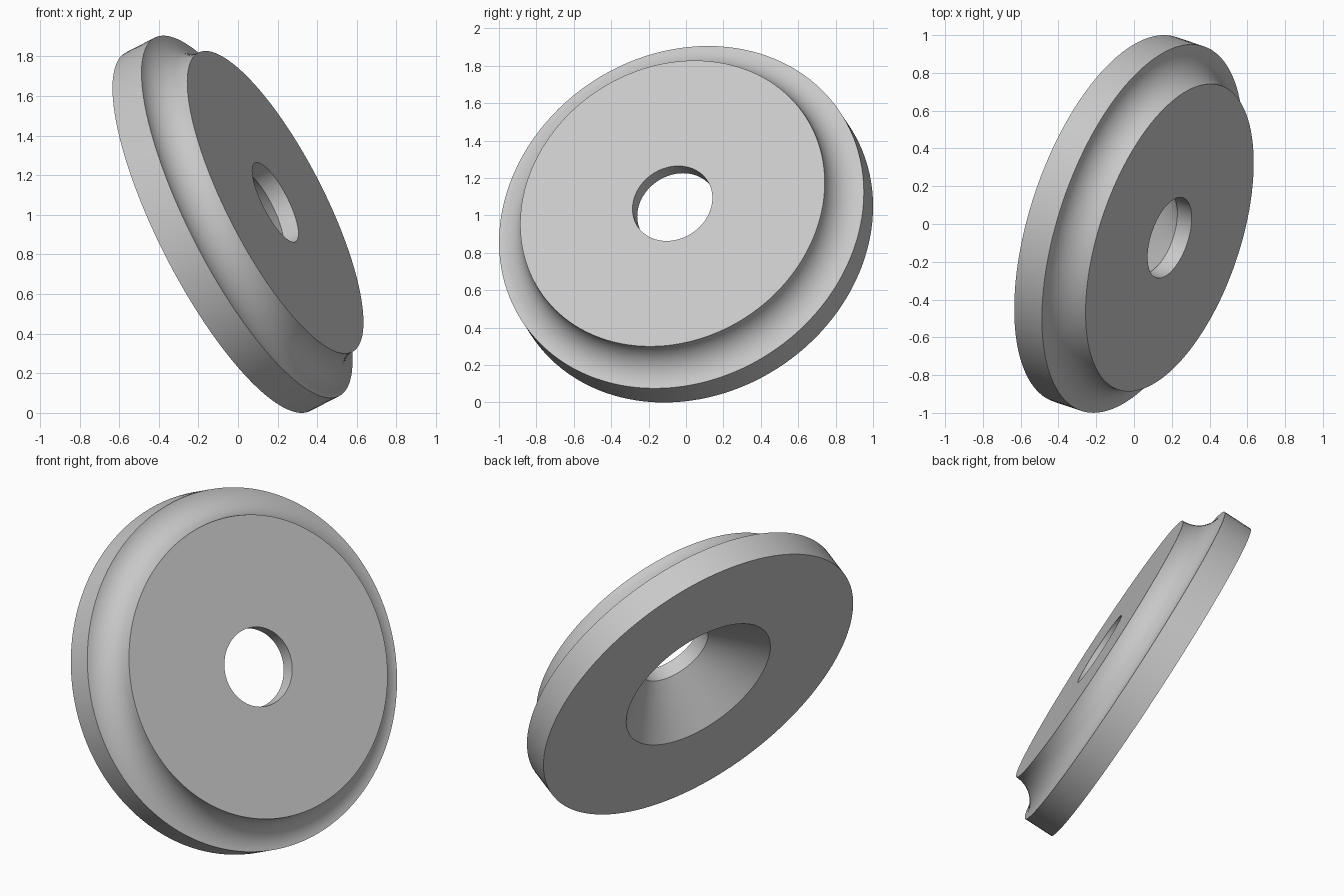
import bpy
import bmesh
import math
from mathutils import Vector

cube = bpy.data.objects.get("Cube")
if cube:
    bpy.data.objects.remove(cube, do_unlink=True)

# Dimensions of the turned disc
RIM_R, COVE, THICK = 1.018, 0.168, 0.34
BORE_R, SINK_R = 0.223, 0.474
SEGMENTS, ARC_STEPS = 128, 20
AXIS = Vector((0.852, -0.287, 0.438)).normalized()
BACK_CENTRE = Vector((-0.101, 0.025, 0.915))

# Half section as (radius, height): countersink, bore, front face, cove, rim
profile = [(SINK_R, 0), (BORE_R, SINK_R - BORE_R), (BORE_R, THICK)]
for i in range(ARC_STEPS + 1):
    a = math.pi / 2 * i / ARC_STEPS
    profile.append((RIM_R - COVE * math.cos(a), THICK - COVE * math.sin(a)))
profile.append((RIM_R, 0))

# Spin the closed section around the axis
bm = bmesh.new()
verts = [bm.verts.new((r, 0, z)) for r, z in profile]
edges = [bm.edges.new((v, verts[(i + 1) % len(verts)])) for i, v in enumerate(verts)]
bmesh.ops.spin(bm, geom=verts + edges, cent=(0, 0, 0), axis=(0, 0, 1),
               angle=math.tau, steps=SEGMENTS, use_merge=True)
bmesh.ops.remove_doubles(bm, verts=bm.verts, dist=1e-4)
bmesh.ops.recalc_face_normals(bm, faces=bm.faces)
mesh = bpy.data.meshes.new("countersunk_disc")
bm.to_mesh(mesh)
bm.free()

# Tilt the disc into place
disc = bpy.data.objects.new("countersunk_disc", mesh)
bpy.context.collection.objects.link(disc)
disc.rotation_euler = AXIS.to_track_quat('Z', 'Y').to_euler()
disc.location = BACK_CENTRE

# Plain grey
colour = (0.58, 0.58, 0.58, 1)
grey = bpy.data.materials.new("grey")
grey.use_nodes = True
grey.diffuse_color = colour
grey.node_tree.nodes["Principled BSDF"].inputs["Base Color"].default_value = colour
mesh.materials.append(grey)

# Smooth curves with crisp edges
bpy.ops.object.select_all(action='DESELECT')
disc.select_set(True)
bpy.context.view_layer.objects.active = disc
bpy.ops.object.shade_smooth_by_angle(angle=math.radians(30))
